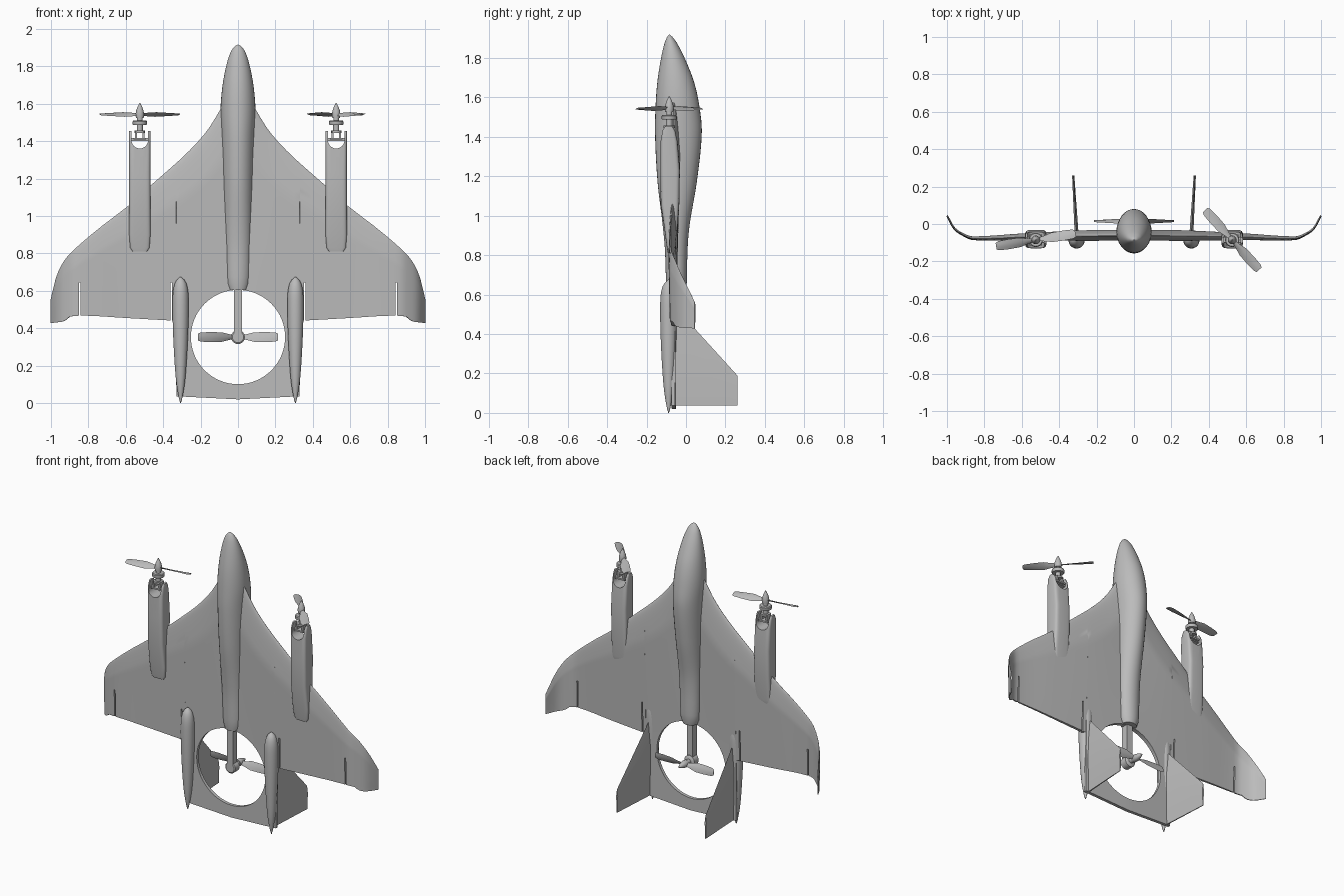
import bpy, bmesh, math
from mathutils import Matrix, Vector

if "Cube" in bpy.data.objects:
    bpy.data.objects.remove(bpy.data.objects["Cube"])

grey = bpy.data.materials.new("plain_grey")
grey.use_nodes = True
grey.diffuse_color = (0.5, 0.5, 0.5, 1)
grey.node_tree.nodes["Principled BSDF"].inputs["Base Color"].default_value = (0.5, 0.5, 0.5, 1)


def curve_at(table, u):
    """Smooth interpolation through rows of (key, value, value...)."""
    n = len(table)
    i = max([k for k in range(n - 1) if table[k][0] <= u], default=0)
    a, b = table[i], table[i + 1]
    p, q = table[max(i - 1, 0)], table[min(i + 2, n - 1)]
    h = b[0] - a[0]
    t = (u - a[0]) / h
    out = []
    for j in range(1, len(a)):
        ma = (b[j] - p[j]) / (b[0] - p[0]) * h
        mb = (q[j] - a[j]) / (q[0] - a[0]) * h
        out.append((2*t**3 - 3*t*t + 1) * a[j] + (t**3 - 2*t*t + t) * ma
                   + (3*t*t - 2*t**3) * b[j] + (t**3 - t*t) * mb)
    return out


def finish(name, bm, angle=35):
    bmesh.ops.recalc_face_normals(bm, faces=bm.faces)
    me = bpy.data.meshes.new(name)
    bm.to_mesh(me)
    bm.free()
    me.materials.append(grey)
    ob = bpy.data.objects.new(name, me)
    bpy.context.collection.objects.link(ob)
    smooth(ob, angle)
    return ob


def smooth(ob, angle=35):
    bpy.ops.object.select_all(action='DESELECT')
    ob.select_set(True)
    bpy.context.view_layer.objects.active = ob
    bpy.ops.object.shade_smooth_by_angle(angle=math.radians(angle))


def add_loft(bm, rings, m=Matrix()):
    rows = [[bm.verts.new(m @ Vector(p)) for p in r] for r in rings]
    n = len(rows[0])
    for a, b in zip(rows, rows[1:]):
        for i in range(n):
            bm.faces.new((a[i], a[(i + 1) % n], b[(i + 1) % n], b[i]))
    bm.faces.new(rows[0])
    bm.faces.new(rows[-1])


def loft(name, rings, angle=35):
    bm = bmesh.new()
    add_loft(bm, rings)
    return finish(name, bm, angle)


def add_box(bm, lo, hi, m=Matrix()):
    add_loft(bm, [[(x, y, z) for x, y in ((lo[0], lo[1]), (hi[0], lo[1]), (hi[0], hi[1]), (lo[0], hi[1]))]
                  for z in (lo[2], hi[2])], m)


def add_turned(bm, profile, m=Matrix(), n=24):
    """Round part about z from (radius, height) pairs."""
    add_loft(bm, [oval(0, 0, r, r, z, n) for r, z in profile], m)


def oval(cx, cy, rx, ry, z, n=32, power=1.0):
    ring = []
    for i in range(n):
        c, s = math.cos(2 * math.pi * i / n), math.sin(2 * math.pi * i / n)
        ring.append((cx + rx * math.copysign(abs(c)**power, c), cy + ry * math.copysign(abs(s)**power, s), z))
    return ring


def cut(ob, bm):
    cutter = finish("cutter", bm)
    cutter.hide_render = True
    mod = ob.modifiers.new("cut", 'BOOLEAN')
    mod.operation, mod.solver, mod.object = 'DIFFERENCE', 'EXACT', cutter
    bpy.context.view_layer.objects.active = ob
    bpy.ops.object.modifier_apply(modifier="cut")
    bpy.data.objects.remove(cutter)
    smooth(ob)


ALONG_Y = Matrix.Rotation(math.radians(-90), 4, 'X')

# Fuselage: oval sections of (height, half width, front, back)
BODY = [(0.605, .05, -.095, -.005), (0.64, .063, -.1, .003), (0.83, .07, -.107, .008), (0.95, .074, -.118, .018),
        (1.18, .083, -.145, .056), (1.42, .091, -.157, .08), (1.56, .094, -.154, .067), (1.68, .085, -.145, .04),
        (1.79, .066, -.128, -.003), (1.87, .042, -.11, -.043), (1.905, .02, -.096, -.068), (1.917, .002, -.086, -.082)]
rings = []
for i in range(61):
    z = .605 + 1.312 * math.sin(math.pi / 2 * i / 60)
    w, f, b = curve_at(BODY, min(z, 1.9169))
    rings.append(oval(0, (f + b) / 2, w, (b - f) / 2, z))
loft("fuselage", rings)

# Blended wing with upswept tips and tail plate
LEADING = [(0, 1.68), (.05, 1.65), (.1, 1.56), (.17, 1.45), (.28, 1.33), (.465, 1.165), (.58, 1.06), (.73, .945),
           (.866, .83), (.93, .76), (.97, .68), (1, .56)]
TRAILING = [(.331, .44), (.6, .455), (.8, .467), (.9, .462), (.925, .44), (1, .428)]
MIDDLE = [(0, -.062, .06), (.3, -.065, .055), (.6, -.07, .036), (.86, -.077, .02), (.915, -.057, .015),
          (.965, -.02, .012), (1, .045, .01)]


def wing_section(x, n=28):
    ax = abs(x)
    lead = curve_at(LEADING, ax)[0]
    trail = curve_at(TRAILING, ax)[0] if ax > .3305 else .02 + .05 * ax
    mid, thick = curve_at(MIDDLE, ax)
    slope = (curve_at(MIDDLE, min(ax + .01, 1))[0] - curve_at(MIDDLE, max(ax - .01, 0))[0]) / .02
    norm = Vector((-slope * math.copysign(1, x), 1, 0)).normalized() if ax > .8 else Vector((0, 1, 0))
    back, front = [], []
    for i in range(n + 1):
        z = lead + (trail - lead) * (i / n)**1.7
        t = (lead - z) / (lead - min(.44, lead - .1))
        shape = math.sqrt(min(t, .25) / .25) if t < .25 else max(.36, 1 - .64 * (t - .25) / .75)
        h = thick * max(shape, .03)
        back.append(Vector((x, mid, z)) + norm * h * .55)
        front.append(Vector((x, mid, z)) - norm * h * .45)
    return back + front[::-1]


half = [.03, .06, .08, .1, .12, .15, .18, .22, .26, .3, .33, .331, .4, .46, .52, .58, .65, .72, .79, .84, .866,
        .885, .9, .915, .93, .945, .96, .975, .99, 1]
wing = loft("wing", [wing_section(x) for x in [-h for h in half[::-1]] + [0] + half])
bm = bmesh.new()
add_turned(bm, [(.252, -.5), (.252, .5)], Matrix.Translation((0, 0, .353)) @ ALONG_Y, 64)
for s in (-1, 1):
    for x in (.358, .846):
        add_box(bm, (s * x - .004, -.3, .3), (s * x + .004, .3, .645))
cut(wing, bm)


# Two-bladed propeller with hub and pointed spinner, axis along z
def rotor(name, m, radius, spin, hand=1):
    bm = bmesh.new()
    for turn in (0, math.pi):
        rings = []
        for r, chord, pitch in ((.04, .022, 40), (.2, .034, 34), (.4, .056, 26), (.7, .056, 18), (.93, .05, 13),
                                (1, .036, 12)):
            a = math.radians(pitch) * hand
            ring = []
            for u, v in ((-.5, 0), (-.15, .004), (.2, .003), (.5, 0), (.2, -.002), (-.15, -.003)):
                c = u * chord
                ring.append((r * radius, c * math.cos(a) - v * math.sin(a), c * math.sin(a) + v * math.cos(a)))
            rings.append(ring)
        add_loft(bm, rings, m @ Matrix.Rotation(spin + turn, 4, 'Z'))
    add_turned(bm, [(.021, -.018), (.023, 0), (.02, .02), (.012, .042), (.002, .062)], m)
    return finish(name, bm)


for s, side in ((-1, "right"), (1, "left")):
    cx = s * .525
    # Nacelle with forked top
    rows = [(.81, .038, -.092, -.066), (.83, .052, -.096, -.054), (.9, .057, -.105, -.046), (1.06, .057, -.128, -.034),
            (1.23, .057, -.13, -.031), (1.38, .057, -.129, -.043), (1.43, .057, -.122, -.053), (1.455, .057, -.105, -.07)]
    nacelle = loft(side + "_nacelle", [oval(cx, (f + b) / 2, w, (b - f) / 2, z, 32, .38) for z, w, f, b in rows])
    bm = bmesh.new()
    add_turned(bm, [(.044, -.3), (.044, .3)], Matrix.Translation((cx, 0, 1.405)) @ ALONG_Y, 32)
    cut(nacelle, bm)
    bm = bmesh.new()
    add_box(bm, (cx - .044, -.3, 1.405), (cx + .044, .3, 1.6))
    cut(nacelle, bm)

    # Tilt bracket and motor
    bm = bmesh.new()
    add_box(bm, (cx - .05, -.1, 1.402), (cx + .05, -.07, 1.417))
    add_box(bm, (cx - .034, -.115, 1.408), (cx + .034, -.055, 1.418))
    for px in (-.02, .02):
        add_box(bm, (cx + px - .006, -.105, 1.41), (cx + px + .006, -.065, 1.455))
    base = Matrix.Translation((cx, -.085, 0))
    add_turned(bm, [(.029, 1.445), (.029, 1.457)], base)
    add_turned(bm, [(.016, 1.455), (.016, 1.49)], base)
    add_turned(bm, [(.036, 1.486), (.038, 1.49), (.038, 1.506), (.034, 1.511)], base)
    add_turned(bm, [(.015, 1.51), (.015, 1.53)], base)
    finish(side + "_motor", bm)
    rotor(side + "_propeller", Matrix.Translation((cx, -.085, 1.543)), .215,
          math.radians(9 if s < 0 else -48), s)

    # Tail pod
    pod = [(0, .002), (.03, .01), (.12, .024), (.25, .034), (.4, .041), (.53, .043), (.6, .04), (.645, .029),
           (.667, .014), (.675, .002)]
    bm = bmesh.new()
    add_turned(bm, [(curve_at(pod, k * .675 / 40)[0], k * .675 / 40) for k in range(41)],
               Matrix.Translation((s * .307, -.088, 0)))
    finish(side + "_pod", bm)

    # Swept fin leaning slightly outwards
    rings = []
    for x, y, top, h in ((.305, -.085, .57, .011), (.325, .26, .19, .006)):
        low = .037
        rings.append([(s * x + h * d, y, top + (low - top) * t)
                      for d, t in ((0, 0), (1, .3), (.35, 1), (-.35, 1), (-1, .3))])
    loft(side + "_fin", rings)

# Rear lift fan on its boom, inside the round opening
bm = bmesh.new()
add_box(bm, (-.021, -.085, .37), (.021, -.04, .63))
finish("fan_boom", bm)
bm = bmesh.new()
fan = Matrix.Translation((0, 0, .353)) @ ALONG_Y
add_turned(bm, [(.03, -.085), (.037, -.08), (.037, -.035), (.03, -.03), (.016, -.028), (.016, .005)], fan)
finish("fan_motor", bm)
rotor("fan_propeller", fan @ Matrix.Translation((0, 0, .015)), .215, 0, -1)
